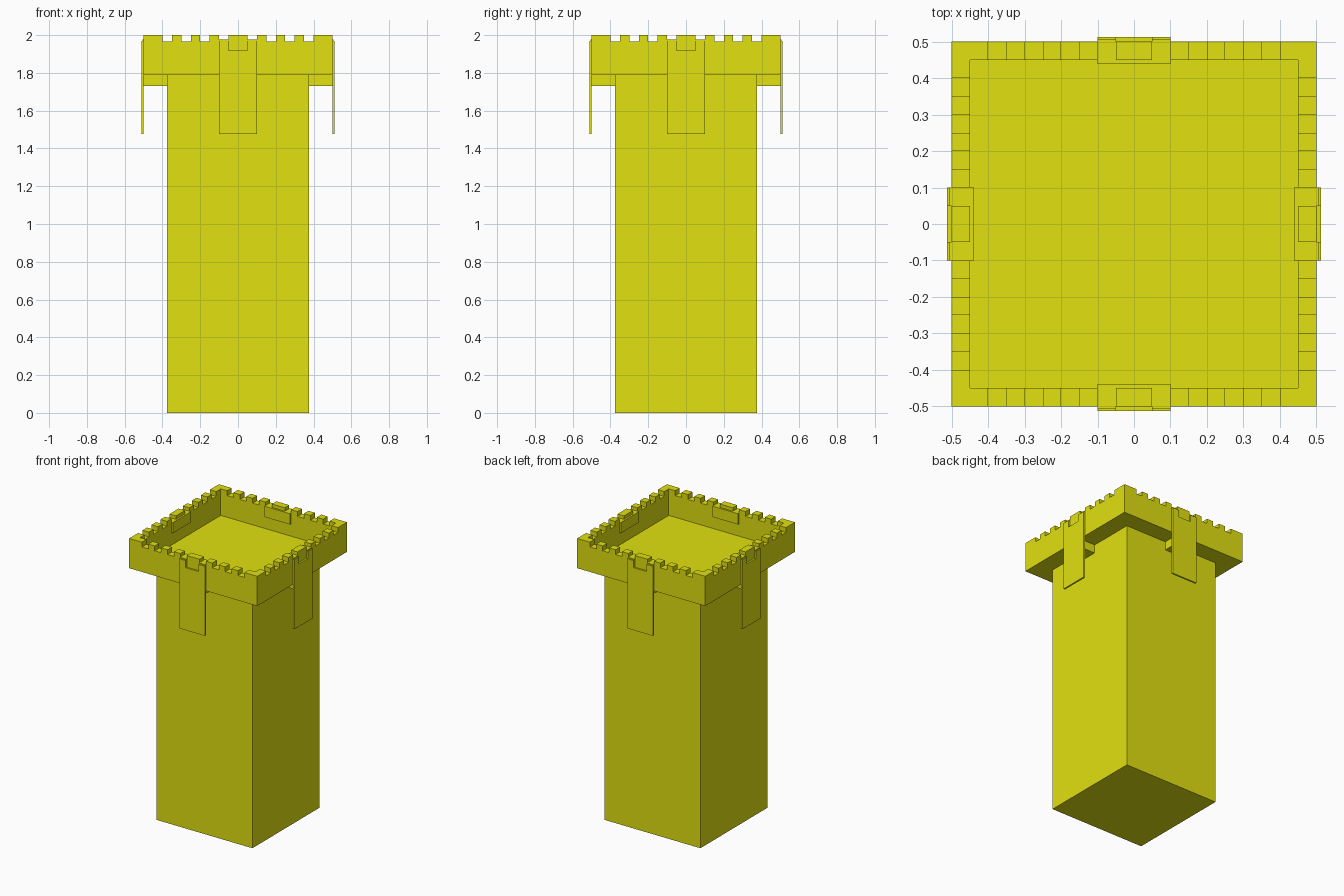
import bpy, bmesh, math
from mathutils import Matrix

if "Cube" in bpy.data.objects:
    bpy.data.objects.remove(bpy.data.objects["Cube"])

mat = bpy.data.materials.new("yellow")
mat.diffuse_color = (0.75, 0.75, 0.005, 1)
mat.use_nodes = True
mat.node_tree.nodes["Principled BSDF"].inputs["Base Color"].default_value = mat.diffuse_color


def finish(name, bm):
    bmesh.ops.recalc_face_normals(bm, faces=bm.faces)
    me = bpy.data.meshes.new(name)
    bm.to_mesh(me)
    bm.free()
    me.materials.append(mat)
    ob = bpy.data.objects.new(name, me)
    bpy.context.collection.objects.link(ob)
    return ob


def extrude_profile(name, pts, y0, y1, turn=0):
    """Extrude an x-z outline from y0 to y1, then turn it about z."""
    bm = bmesh.new()
    face = bm.faces.new([bm.verts.new((x, y0, z)) for x, z in pts])
    ext = bmesh.ops.extrude_face_region(bm, geom=[face])
    moved = [g for g in ext["geom"] if isinstance(g, bmesh.types.BMVert)]
    bmesh.ops.translate(bm, verts=moved, vec=(0, y1 - y0, 0))
    bm.transform(Matrix.Rotation(math.radians(turn), 4, 'Z'))
    return finish(name, bm)


def box(name, x0, x1, y0, y1, z0, z1, turn=0):
    return extrude_profile(name, [(x0, z0), (x1, z0), (x1, z1), (x0, z1)], y0, y1, turn)


# Tower shaft and platform floor
box("shaft", -0.375, 0.375, -0.375, 0.375, 0, 1.79)
box("platform_floor", -0.45, 0.45, -0.45, 0.45, 1.79, 1.813)

# Crenellated outline; each wall stops at the next one's inner face
TOP, GAP = 2.0, 1.966
gaps = [-0.4, -0.3, -0.2, -0.1, 0.05, 0.15, 0.25, 0.35]
wall = [(0.45, 1.79), (-0.5, 1.79), (-0.5, TOP)]
for g in gaps:
    wall += [(g, TOP), (g, GAP), (g + 0.05, GAP), (g + 0.05, TOP)]
wall.append((0.45, TOP))

# Banner outline, notched around the middle merlon
banner = [(-0.1, 1.477), (0.1, 1.477), (0.1, 1.968), (0.05, 1.968),
          (0.05, 1.918), (-0.05, 1.918), (-0.05, 1.968), (-0.1, 1.968)]

# Four sides: parapet, support beam, banner with its straps and inner flap
for i, side in enumerate(("front", "right", "back", "left")):
    a = 90 * i
    extrude_profile(f"parapet_{side}", wall, -0.5, -0.45, a)
    box(f"support_beam_{side}", -0.05, 0.05, -0.5, -0.375, 1.73, 1.79, a)
    extrude_profile(f"banner_{side}", banner, -0.512, -0.5, a)
    for n, x in enumerate((-0.1, 0.05)):
        box(f"banner_strap_{side}_{n}", x, x + 0.05, -0.505, -0.45, GAP, 1.976, a)
    box(f"banner_inner_flap_{side}", -0.1, 0.1, -0.45, -0.438, 1.9, 1.976, a)
